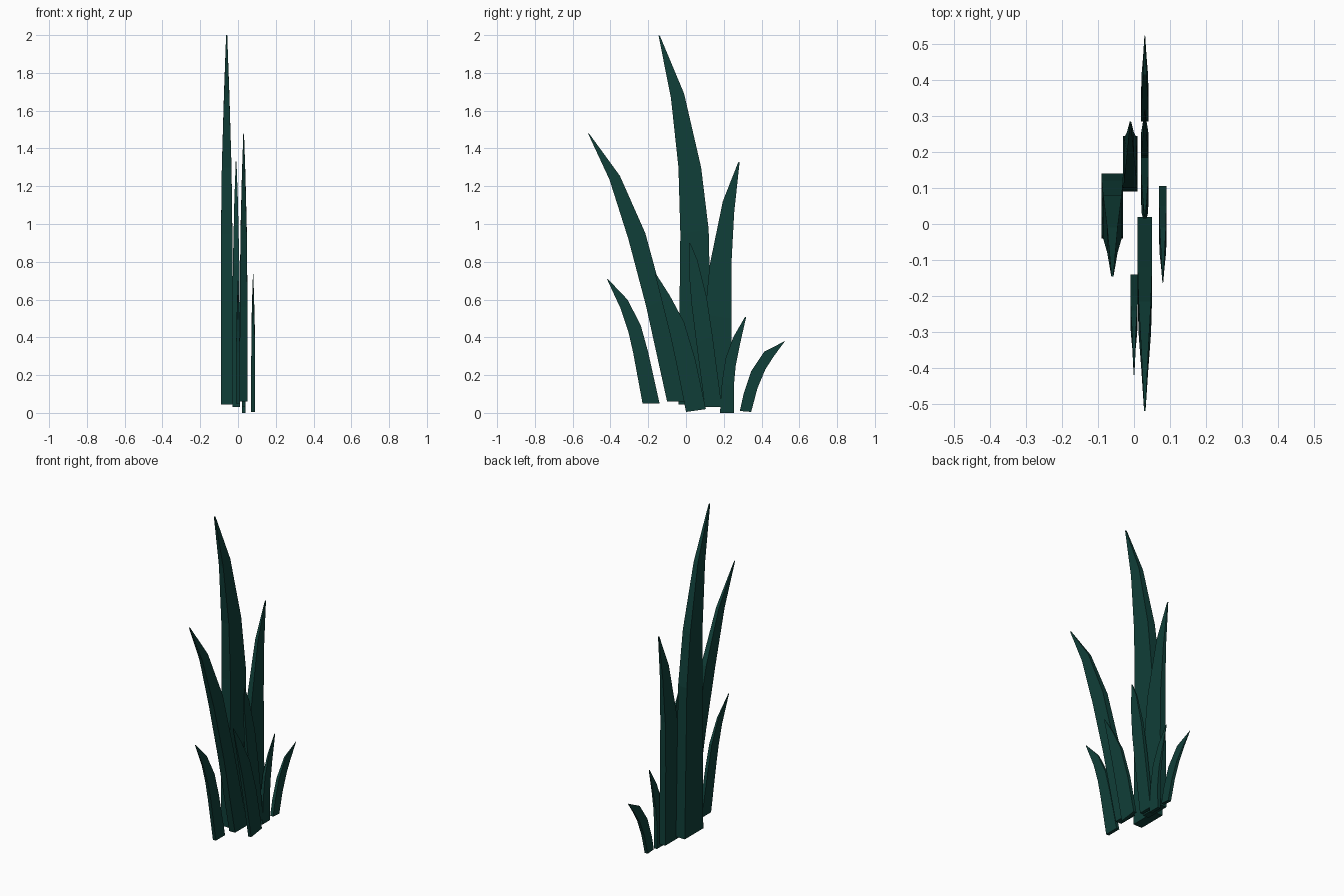
import bpy, bmesh

green = bpy.data.materials.new("deep green")
green.diffuse_color = (0.005, 0.048, 0.039, 1)

# Width of a blade (along x) at each level from base to tip
TAPER = (1, 1, 0.86, 0.48, 0.1)


def blade(name, x, half, left, right, tip):
    """Curved tapering blade: left and right edges in the y-z plane meet at a narrow tip."""
    s = 1 if tip[0] > right[0][0] else -1
    left = left + [(tip[0] - 0.004, tip[1] - (0.004 if s > 0 else 0))]
    right = right + [(tip[0] + 0.004, tip[1] - (0.004 if s < 0 else 0))]
    bm = bmesh.new()
    rings = []
    for (ly, lz), (ry, rz), t in zip(left, right, TAPER):
        h = half * t
        rings.append([bm.verts.new(p) for p in
                      ((x - h, ly, lz), (x + h, ly, lz), (x + h, ry, rz), (x - h, ry, rz))])
    for a, b in zip(rings, rings[1:]):
        for i in range(4):
            j = (i + 1) % 4
            bm.faces.new((a[i], a[j], b[j], b[i]))
    bm.faces.new(rings[0][::-1])
    bm.faces.new(rings[-1])
    bmesh.ops.recalc_face_normals(bm, faces=bm.faces)
    me = bpy.data.meshes.new(name)
    bm.to_mesh(me)
    bm.free()
    me.materials.append(green)
    bpy.context.collection.objects.link(bpy.data.objects.new(name, me))


# Tall blades
blade("tallest_blade", -0.06, 0.03,
      [(-0.04, 0.045), (-0.03, 0.95), (-0.04, 1.30), (-0.08, 1.67)],
      [(0.14, 0.045), (0.12, 0.97), (0.08, 1.30), (-0.01, 1.69)], (-0.142, 2.0))
blade("tall_front_blade", 0.03, 0.02,
      [(-0.10, 0.06), (-0.21, 0.56), (-0.305, 0.92), (-0.405, 1.235)],
      [(0.02, 0.06), (-0.12, 0.60), (-0.215, 0.95), (-0.35, 1.255)], (-0.515, 1.48))
blade("tall_back_blade", -0.01, 0.02,
      [(0.09, 0.03), (0.10, 0.52), (0.125, 0.78), (0.195, 1.12)],
      [(0.245, 0.03), (0.24, 0.50), (0.24, 0.78), (0.255, 1.06)], (0.28, 1.33))

# Middle blades
blade("middle_inner_blade", 0.03, 0.01,
      [(0.10, 0.03), (0.055, 0.37), (0.03, 0.57), (0.015, 0.75)],
      [(0.19, 0.03), (0.14, 0.41), (0.11, 0.61), (0.06, 0.81)], (0.02, 0.90))
blade("middle_side_blade", 0.08, 0.01,
      [(0.00, 0.005), (-0.055, 0.28), (-0.085, 0.42), (-0.12, 0.56)],
      [(0.105, 0.02), (0.05, 0.28), (-0.01, 0.48), (-0.085, 0.62)], (-0.16, 0.735))
blade("middle_front_blade", 0.0, 0.01,
      [(-0.23, 0.05), (-0.28, 0.32), (-0.305, 0.43), (-0.345, 0.55)],
      [(-0.14, 0.05), (-0.20, 0.32), (-0.24, 0.465), (-0.31, 0.60)], (-0.415, 0.71))

# Short blades
blade("short_inner_blade", 0.03, 0.01,
      [(0.18, 0.0), (0.19, 0.16), (0.21, 0.29), (0.25, 0.40)],
      [(0.255, 0.0), (0.253, 0.14), (0.263, 0.25), (0.285, 0.36)], (0.315, 0.51))
blade("short_back_blade", 0.03, 0.01,
      [(0.285, 0.01), (0.305, 0.10), (0.345, 0.22), (0.415, 0.325)],
      [(0.345, 0.005), (0.378, 0.13), (0.42, 0.23), (0.465, 0.30)], (0.52, 0.38))
